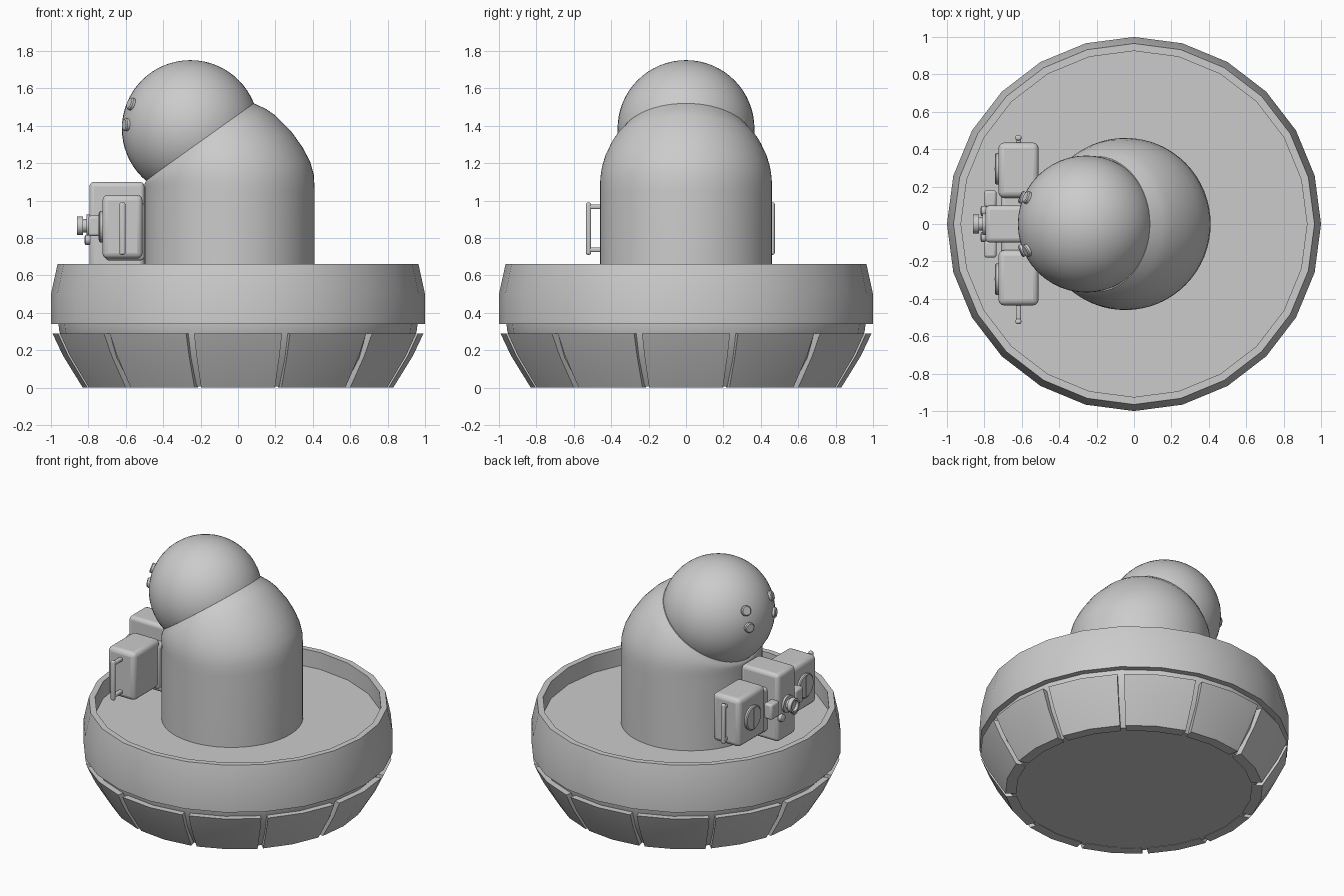
import bpy, bmesh
from math import sin, cos, pi, radians
from mathutils import Vector

if "Cube" in bpy.data.objects:
    bpy.data.objects.remove(bpy.data.objects["Cube"])


def finish(name, bm, bevel=0, angle=35):
    bmesh.ops.recalc_face_normals(bm, faces=bm.faces[:])
    me = bpy.data.meshes.new(name)
    bm.to_mesh(me)
    bm.free()
    ob = bpy.data.objects.new(name, me)
    bpy.context.collection.objects.link(ob)
    if bevel:
        m = ob.modifiers.new("bevel", 'BEVEL')
        m.width, m.segments = bevel, 3
    bpy.ops.object.select_all(action='DESELECT')
    ob.select_set(True)
    bpy.context.view_layer.objects.active = ob
    bpy.ops.object.shade_smooth_by_angle(angle=radians(angle))
    return ob


def add_loft(bm, rings):
    rows = [[bm.verts.new(p) for p in r] for r in rings]
    n = len(rows[0])
    for a, b in zip(rows, rows[1:]):
        for i in range(n):
            bm.faces.new((a[i], a[(i + 1) % n], b[(i + 1) % n], b[i]))
    bm.faces.new(rows[0])
    bm.faces.new(rows[-1])


def circle(r, z, n=24):
    return [(r * cos(2 * pi * i / n), r * sin(2 * pi * i / n), z) for i in range(n)]


def box(name, lo, hi, bevel=0):
    bm = bmesh.new()
    bmesh.ops.create_cube(bm, size=1)
    for v in bm.verts:
        v.co = [(a + b) / 2 + c * (b - a) for a, b, c in zip(lo, hi, v.co)]
    return finish(name, bm, bevel)


def disc(name, p, direction, profile, n=24):
    # turned part: profile of (radius, distance along direction)
    q = Vector(direction).to_track_quat('Z', 'Y')
    bm = bmesh.new()
    add_loft(bm, [[Vector(p) + q @ Vector(c) for c in circle(r, h, n)] for r, h in profile])
    return finish(name, bm)


# bowl: 24-sided shell with a recessed lower core and sunken floor
bm = bmesh.new()
add_loft(bm, [circle(r, z) for r, z in
              [(.79, .005), (.90, .16), (.955, .30), (.96, .34), (1, .34), (1, .5),
               (.965, .66), (.925, .66), (.925, .54)]])
finish("bowl", bm)

# twelve skirt panels separated by grooves
bm = bmesh.new()
prof = [(.83, 0), (.935, .17), (.992, .29), (.94, .29), (.88, .17), (.76, 0)]
for k in range(12):
    rings = []
    for d in (-pi / 12 + .022, 0, pi / 12 - .022):
        a = k * pi / 6 + d
        rings.append([(r * cos(a), r * sin(a), z) for r, z in prof])
    add_loft(bm, rings)
finish("skirt_panels", bm)

# body: column that leans over towards the head (left point, right point, half depth)
sections = [((-.50, .53), (.41, .53), .46), ((-.50, 1.0), (.41, 1.06), .46),
            ((-.50, 1.03), (.405, 1.14), .46), ((-.50, 1.05), (.385, 1.21), .457),
            ((-.50, 1.065), (.345, 1.285), .45), ((-.50, 1.08), (.285, 1.37), .434),
            ((-.50, 1.09), (.20, 1.455), .407), ((-.495, 1.1), (.15, 1.49), .388),
            ((-.49, 1.11), (.085, 1.52), .362)]
bm = bmesh.new()
rings = []
for (lx, lz), (rx, rz), w in sections:
    c = Vector(((lx + rx) / 2, 0, (lz + rz) / 2))
    u = Vector(((rx - lx) / 2, 0, (rz - lz) / 2))
    rings.append([c + u * cos(2 * pi * i / 64) + Vector((0, w * sin(2 * pi * i / 64), 0))
                  for i in range(64)])
add_loft(bm, rings)
finish("body", bm)

# head
HEAD, R = Vector((-.255, 0, 1.385)), .366
bm = bmesh.new()
bmesh.ops.create_uvsphere(bm, u_segments=48, v_segments=32, radius=R)
bmesh.ops.translate(bm, verts=bm.verts[:], vec=HEAD)
finish("head", bm)

# four eye studs
for y in (-.14, .14):
    for z in (.13, .02):
        d = Vector((-(R * R - y * y - z * z) ** .5, y, z))
        disc("eye_stud", HEAD + d, d, [(.034, -.03), (.034, .012), (.028, .018)])

# chest unit: tall centre block, saddle and two side boxes
box("centre_block", (-.795, -.1, .62), (-.50, .1, 1.10), .025)
box("saddle", (-.71, -.18, .68), (-.50, .18, .99), .02)
for s in (-1, 1):
    y0, y1 = sorted((s * .14, s * .435))
    box("side_box", (-.725, y0, .69), (-.51, y1, 1.03), .03)
    disc("dial", (-.715, s * .295, .86), (-1, 0, 0), [(.085, 0), (.085, .022), (.077, .028)])
    box("dial_slot", (-.747, s * .295 - .008, .79), (-.73, s * .295 + .008, .93))
    # clamp and small studs beside the nozzle
    y0, y1 = sorted((s * .09, s * .18))
    box("clamp", (-.80, y0, .81), (-.735, y1, .92), .015)
    disc("clamp_stud", (-.79, s * .07, .79), (-1, 0, 0), [(.026, 0), (.026, .025), (.018, .03)], 16)
    # grab handle, shallower on the far side
    out = s * (.535 if s < 0 else .475)
    y0, y1 = sorted((out, out - s * .028))
    box("handle_bar", (-.634, y0, .71), (-.602, y1, .99), .011)
    y0, y1 = sorted((s * .42, out - s * .008))
    for z in (.725, .955):
        box("handle_foot", (-.632, y0, z), (-.604, y1, z + .025), .008)

# nozzle with hollow end
disc("nozzle", (-.78, 0, .865), (-1, 0, 0),
     [(.06, 0), (.06, .03), (.036, .03), (.036, .05), (.05, .05), (.05, .08), (.036, .08), (.036, .06)])
